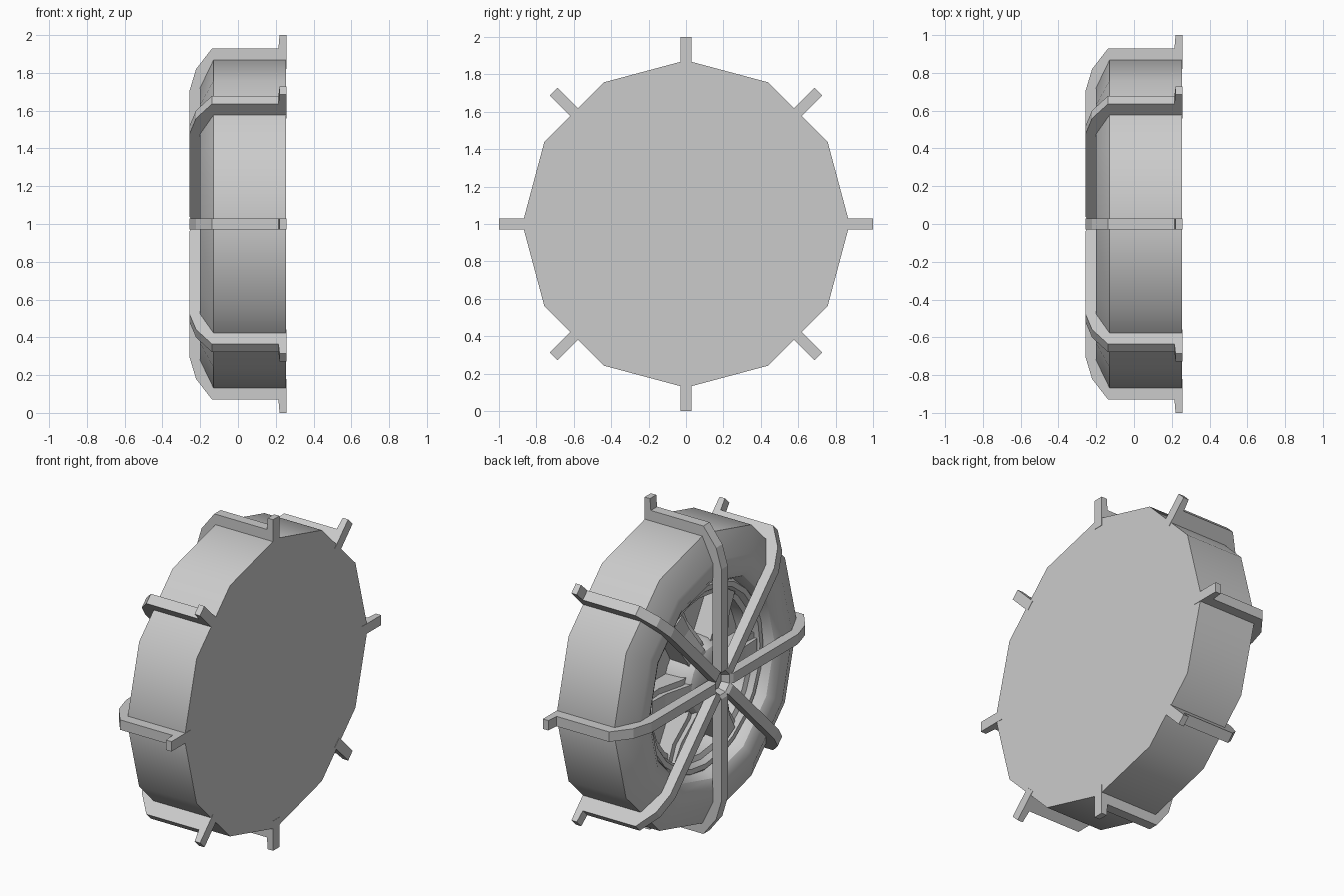
import bpy, bmesh
from math import sin, cos, pi, radians

if "Cube" in bpy.data.objects:
    bpy.data.objects.remove(bpy.data.objects["Cube"])


def finish(name, bm, smooth=False):
    bmesh.ops.remove_doubles(bm, verts=bm.verts, dist=1e-5)
    bmesh.ops.recalc_face_normals(bm, faces=bm.faces)
    me = bpy.data.meshes.new(name)
    bm.to_mesh(me)
    bm.free()
    ob = bpy.data.objects.new(name, me)
    bpy.context.collection.objects.link(ob)
    ob.location.z = 1
    if smooth:
        bpy.ops.object.select_all(action='DESELECT')
        ob.select_set(True)
        bpy.context.view_layer.objects.active = ob
        bpy.ops.object.shade_smooth_by_angle(angle=radians(32))
    return ob


def lathe(name, profile, n):
    """Spin an (x, radius) profile about the wheel axle."""
    bm = bmesh.new()
    rings = []
    for x, r in profile:
        if r == 0:
            rings.append([bm.verts.new((x, 0, 0))] * n)
        else:
            rings.append([bm.verts.new((x, r * sin(2 * pi * k / n), r * cos(2 * pi * k / n)))
                          for k in range(n)])
    for a, b in zip(rings, rings[1:]):
        for k in range(n):
            j = (k + 1) % n
            quad = list(dict.fromkeys((a[k], a[j], b[j], b[k])))
            bm.faces.new(quad)
    return finish(name, bm, True)


def radial(name, profile, width, angle):
    """Extrude an (x, radius) outline sideways and turn it about the axle."""
    bm = bmesh.new()
    s, c = sin(angle), cos(angle)
    sides = [[bm.verts.new((x, r * s + w * c, r * c - w * s)) for x, r in profile]
             for w in (-width / 2, width / 2)]
    bm.faces.new(sides[0])
    bm.faces.new(sides[1][::-1])
    n = len(profile)
    for i in range(n):
        j = (i + 1) % n
        bm.faces.new((sides[0][i], sides[0][j], sides[1][j], sides[1][i]))
    return finish(name, bm)


# Twelve-sided tyre with flat closed back and dished face
lathe("tyre", [(0.254, 0), (0.254, 0.875), (-0.13, 0.875), (-0.2, 0.73),
               (-0.2, 0.64), (-0.175, 0.595), (-0.12, 0.565), (-0.02, 0.56), (-0.02, 0)], 12)

# Rim lip and hub inside the dish
lathe("rim_lip", [(0, 0.57), (-0.11, 0.57), (-0.13, 0.55), (-0.13, 0.52),
                  (-0.1, 0.5), (-0.09, 0.47), (0, 0.46)], 24)
lathe("hub", [(0, 0.24), (-0.12, 0.23), (-0.17, 0.2), (-0.19, 0.16), (-0.19, 0)], 24)

# Wide spokes, each with a raised centre
spoke = [(0, 0.1), (-0.14, 0.1), (-0.14, 0.24), (-0.1, 0.4), (-0.11, 0.54), (0, 0.54)]
ridge = [(0, 0.1), (-0.18, 0.1), (-0.17, 0.22), (-0.13, 0.38), (-0.125, 0.5), (0, 0.5)]
for k in range(6):
    a = 2 * pi * k / 6 + pi / 6
    radial(f"spoke_{k}", spoke, 0.16, a)
    radial(f"spoke_ridge_{k}", ridge, 0.09, a)

# Eight bent cage ribs with outer tabs
rib = [(0.256, 0.82), (0.256, 1.0), (0.22, 1.0), (0.214, 0.93), (-0.137, 0.93),
       (-0.222, 0.82), (-0.258, 0.7), (-0.258, 0.085), (-0.245, 0.065), (-0.2, 0.05),
       (-0.197, 0.68), (-0.165, 0.76), (-0.12, 0.82)]
for k in range(8):
    radial(f"cage_rib_{k}", rib, 0.06, 2 * pi * k / 8)
